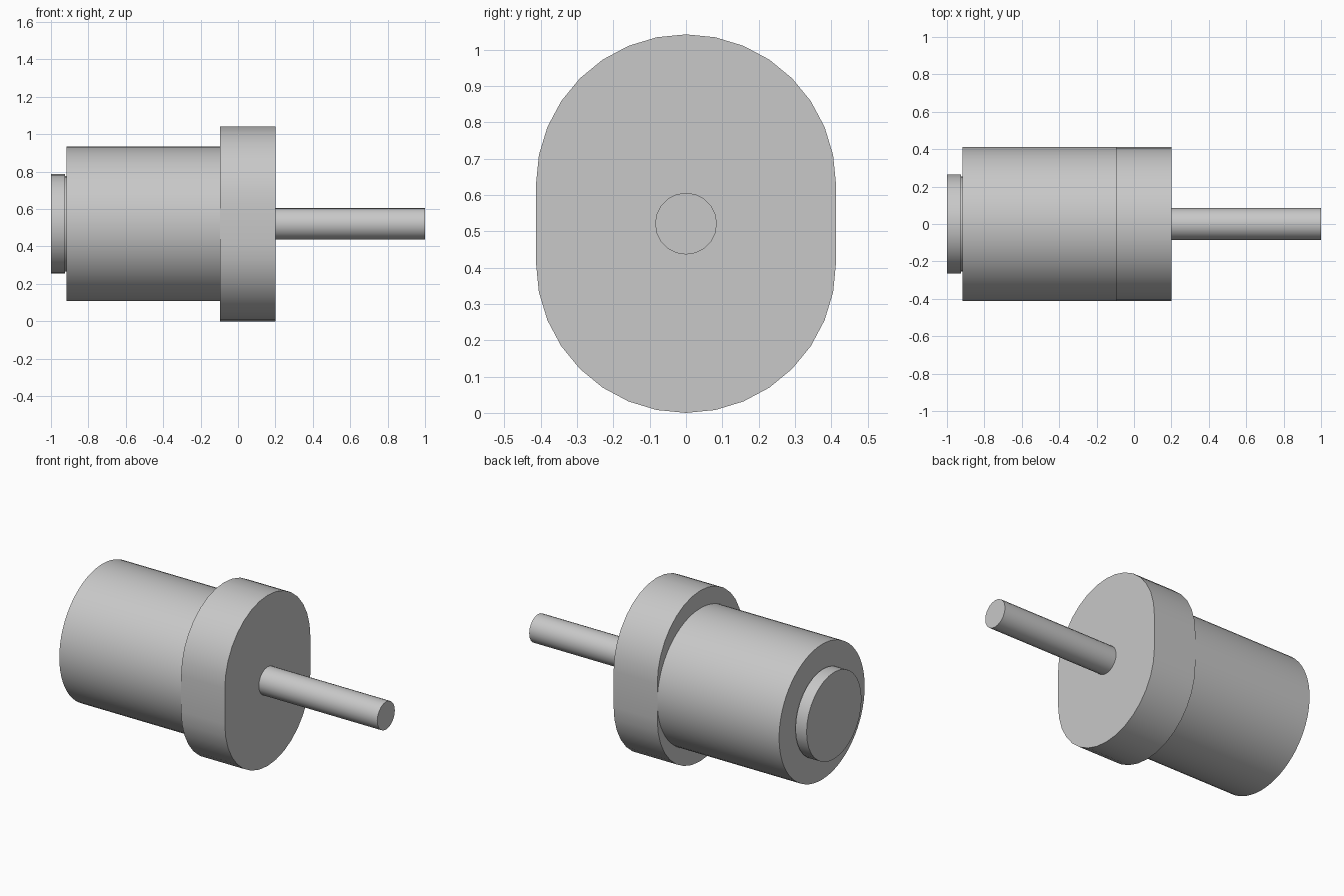
import bpy, bmesh, math

cube = bpy.data.objects.get("Cube")
if cube:
    bpy.data.objects.remove(cube, do_unlink=True)

AXIS_Z = 0.521   # height of the shared shaft axis
BODY_R = 0.413

metal = bpy.data.materials.new("light_grey_metal")
metal.use_nodes = True
GREY = (0.58, 0.58, 0.58, 1)
metal.diffuse_color = GREY
metal.node_tree.nodes["Principled BSDF"].inputs["Base Color"].default_value = GREY


def circle(radius, sides):
    """Round cross-section as (y, z) points about the axis."""
    return [(radius * math.sin(math.tau * i / sides),
             radius * math.cos(math.tau * i / sides)) for i in range(sides)]


def stadium(radius, half_straight, steps):
    """Two half circles joined by straight upright sides."""
    top = [(radius * math.sin(math.pi * (i / steps - 0.5)),
            half_straight + radius * math.cos(math.pi * (i / steps - 0.5)))
           for i in range(steps + 1)]
    return top + [(-y, -z) for y, z in top]


def extrude_along_x(name, outline, x0, x1):
    """Closed solid with the given cross-section, running from x0 to x1."""
    bm = bmesh.new()
    face = bm.faces.new([bm.verts.new((x0, y, AXIS_Z + z)) for y, z in outline])
    ext = bmesh.ops.extrude_face_region(bm, geom=[face], use_keep_orig=True)
    moved = [v for v in ext["geom"] if isinstance(v, bmesh.types.BMVert)]
    bmesh.ops.translate(bm, verts=moved, vec=(x1 - x0, 0, 0))
    bmesh.ops.recalc_face_normals(bm, faces=bm.faces)
    mesh = bpy.data.meshes.new(name)
    bm.to_mesh(mesh)
    bm.free()
    mesh.materials.append(metal)
    obj = bpy.data.objects.new(name, mesh)
    bpy.context.collection.objects.link(obj)
    bpy.ops.object.select_all(action="DESELECT")
    obj.select_set(True)
    bpy.context.view_layer.objects.active = obj
    bpy.ops.object.shade_smooth_by_angle(angle=math.radians(30))
    return obj


# Rear boss with its narrow neck, motor body, oval gearbox, output shaft
extrude_along_x("rear_boss", circle(0.265, 32), -1.0, -0.925)
extrude_along_x("boss_neck", circle(0.255, 32), -0.925, -0.918)
extrude_along_x("motor_body", circle(BODY_R, 64), -0.918, -0.095)
extrude_along_x("oval_gearbox", stadium(BODY_R, 0.108, 16), -0.095, 0.2)
extrude_along_x("output_shaft", circle(0.085, 20), 0.2, 1.0)
